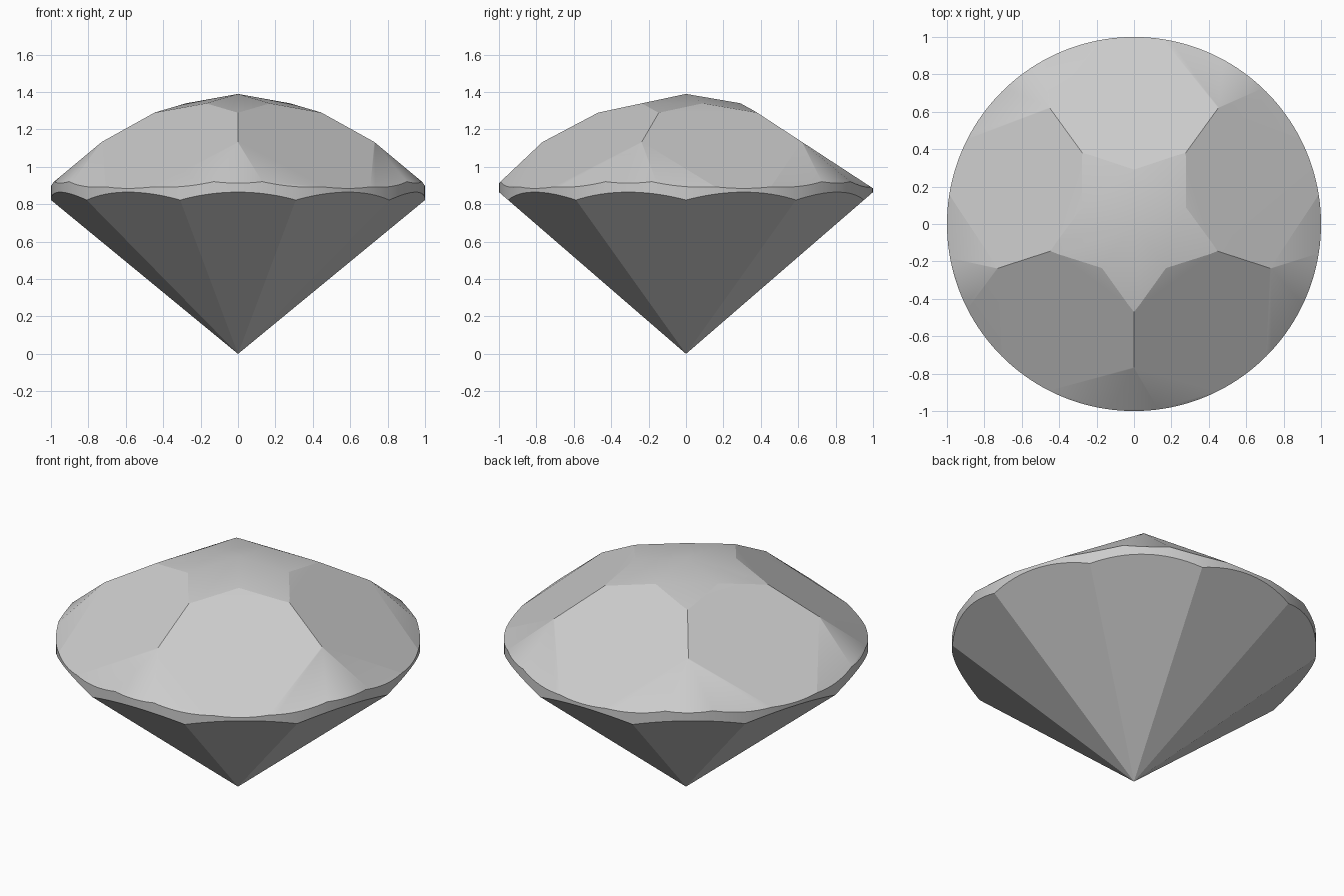
import bpy
import bmesh
from math import radians, cos, sin
from mathutils import Vector

if "Cube" in bpy.data.objects:
    bpy.data.objects.remove(bpy.data.objects["Cube"])

stone = bpy.data.materials.new("pale_grey_stone")
stone.use_nodes = True
grey = (0.6, 0.6, 0.6, 1)
stone.diffuse_color = grey
stone.node_tree.nodes["Principled BSDF"].inputs["Base Color"].default_value = grey

# Round blank that the facets are cut from
bm = bmesh.new()
bmesh.ops.create_cone(bm, cap_ends=True, segments=160, radius1=1, radius2=1, depth=2)
bmesh.ops.translate(bm, verts=bm.verts, vec=(0, 0, 1))


def cut_facet(angle, height, slope, upper=True):
    """Cut along z = height - slope * r, with r measured along the angle."""
    a = radians(angle)
    normal = Vector((slope * cos(a), slope * sin(a), 1))
    if not upper:
        normal.negate()
    geom = bm.verts[:] + bm.edges[:] + bm.faces[:]
    cut = bmesh.ops.bisect_plane(bm, geom=geom, dist=1e-5, plane_co=(0, 0, height),
                                 plane_no=normal, clear_outer=True)
    rim = [e for e in cut["geom_cut"] if isinstance(e, bmesh.types.BMEdge)]
    bmesh.ops.holes_fill(bm, edges=[e for e in rim if e.is_boundary], sides=0)


# Crown: five-fold rose cut
for k in range(5):
    corner = -90 + 72 * k
    cut_facet(corner + 36, 1.538, 0.653)        # main facet
    cut_facet(corner + 36, 1.5, 0.55)           # star facet
    cut_facet(corner, 1.39, 0.213)              # top kite
    cut_facet(corner, 1.858, 0.945)             # rim facet
    for side in (-23, 23):
        cut_facet(corner + side, 1.712, 0.821)  # rim side facets

# Pavilion: ten facets meeting at the point
for k in range(10):
    cut_facet(-90 + 36 * k, 0, -0.865, upper=False)

bmesh.ops.remove_doubles(bm, verts=bm.verts, dist=1e-4)
bmesh.ops.recalc_face_normals(bm, faces=bm.faces)

mesh = bpy.data.meshes.new("cut_gem")
bm.to_mesh(mesh)
bm.free()
mesh.materials.append(stone)
gem = bpy.data.objects.new("cut_gem", mesh)
bpy.context.collection.objects.link(gem)

# Soft transitions between shallow crown facets, crisp edges elsewhere
bpy.context.view_layer.objects.active = gem
gem.select_set(True)
bpy.ops.object.shade_smooth_by_angle(angle=radians(20))
weighted = gem.modifiers.new("facet_normals", "WEIGHTED_NORMAL")
weighted.keep_sharp = True
weighted.weight = 80
